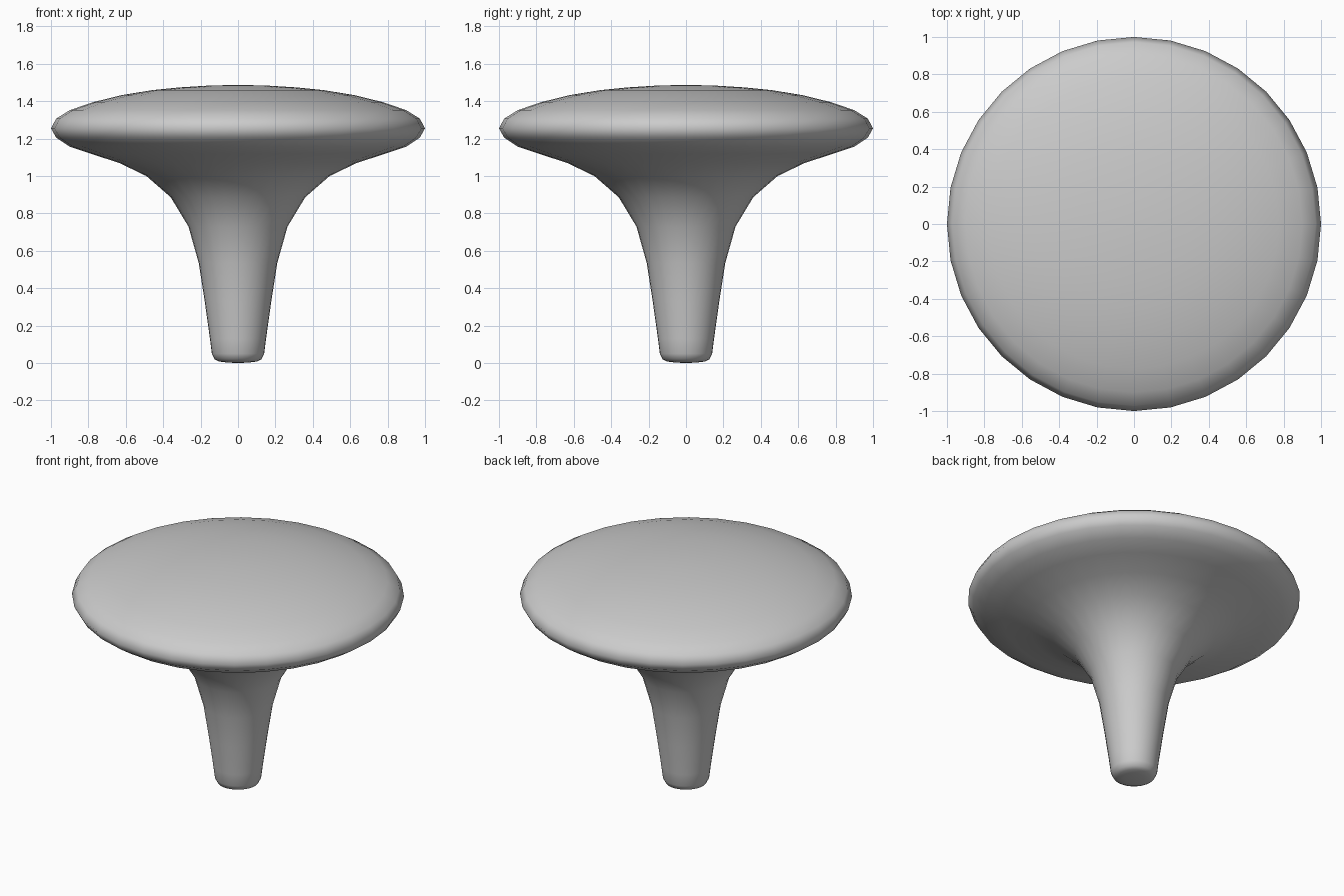
import bpy, bmesh, math

if "Cube" in bpy.data.objects:
    bpy.data.objects.remove(bpy.data.objects["Cube"])

SIDES = 32

# half profile of the knob (radius, height), from the foot up to the crown
foot = [(0.06, 0.003), (0.10, 0.008), (0.125, 0.02), (0.14, 0.05)]
stem = [(0.15, 0.13), (0.178, 0.33), (0.21, 0.535), (0.265, 0.73), (0.36, 0.887)]
flare = [(0.49, 1.0), (0.635, 1.07), (0.79, 1.12), (0.90, 1.157), (0.972, 1.205)]
cap = [(1.0, 1.255), (0.972, 1.307), (0.90, 1.352), (0.775, 1.395), (0.62, 1.433),
       (0.46, 1.459), (0.31, 1.474), (0.15, 1.484)]


def lathe(name, profile, z_bottom, z_top):
    bm = bmesh.new()
    rings = [[bm.verts.new((r * math.cos(2 * math.pi * i / SIDES),
                            r * math.sin(2 * math.pi * i / SIDES), z))
              for i in range(SIDES)] for r, z in profile]
    low, high = bm.verts.new((0, 0, z_bottom)), bm.verts.new((0, 0, z_top))
    for i in range(SIDES):
        j = (i + 1) % SIDES
        for a, b in zip(rings, rings[1:]):
            bm.faces.new((a[i], a[j], b[j], b[i]))
        bm.faces.new((low, rings[0][j], rings[0][i]))
        bm.faces.new((high, rings[-1][i], rings[-1][j]))
    for f in bm.faces:
        f.smooth = True
    mesh = bpy.data.meshes.new(name)
    bm.to_mesh(mesh)
    bm.free()
    obj = bpy.data.objects.new(name, mesh)
    bpy.context.collection.objects.link(obj)
    return obj


# one continuous turned body: stem flaring into a domed disc
lathe("mushroom_knob", foot + stem + flare + cap, 0.0, 1.487)
